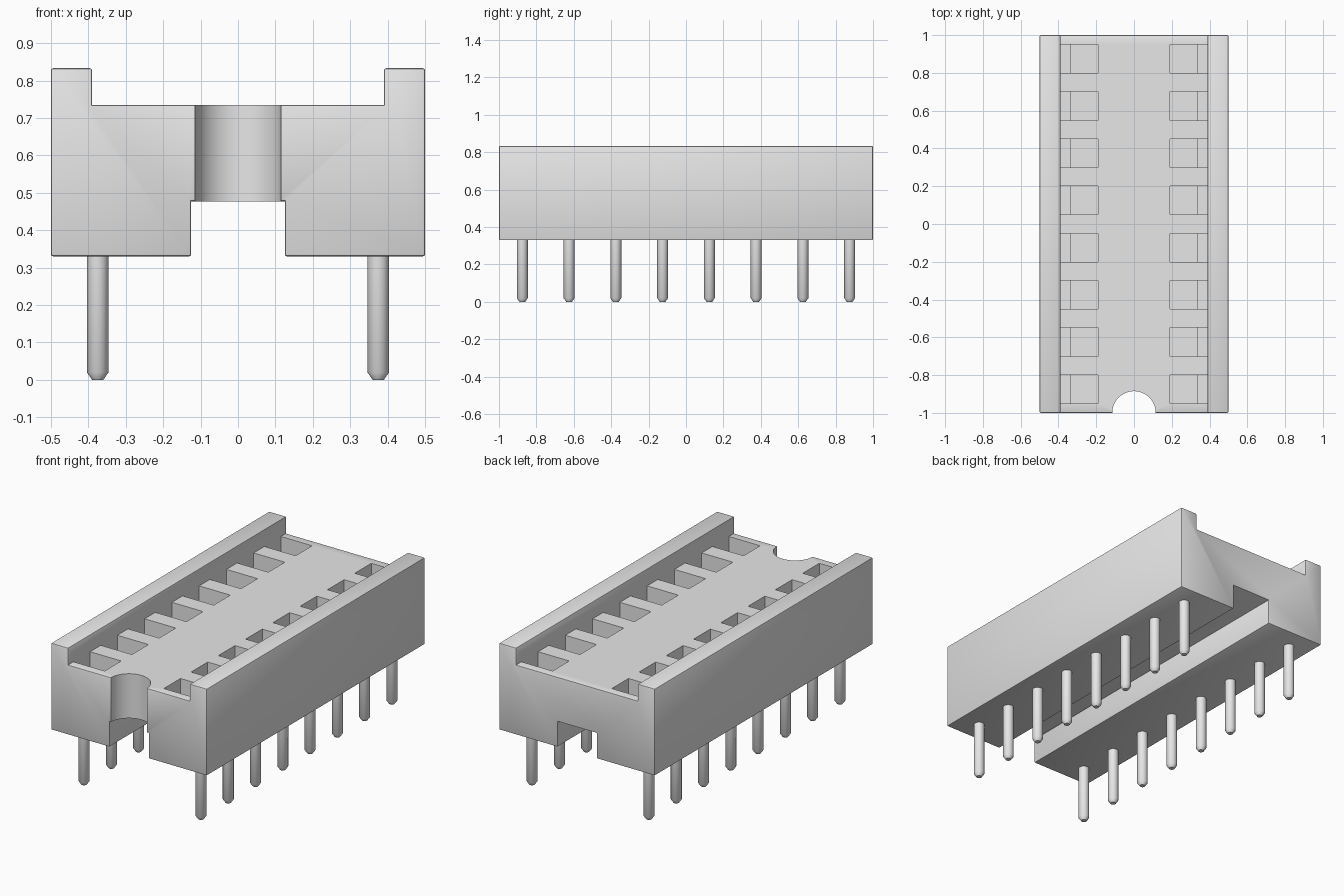
import bpy, bmesh, math
from mathutils import Matrix, Vector

cube = bpy.data.objects.get("Cube")
if cube:
    bpy.data.objects.remove(cube, do_unlink=True)

# One flat grey for the whole model
grey = bpy.data.materials.new("light_grey")
grey.use_nodes = True
grey.diffuse_color = (0.8, 0.8, 0.8, 1)
grey.node_tree.nodes["Principled BSDF"].inputs["Base Color"].default_value = (0.8, 0.8, 0.8, 1)

TOP, RIM, BASE, CHANNEL = 0.735, 0.833, 0.33, 0.477
RAIL_X = 0.39
ROWS = [-0.875 + 0.25 * i for i in range(8)]


def prism(bm, profile, y0, y1):
    """Extrude an (x, z) outline along y."""
    face = bm.faces.new([bm.verts.new((x, y0, z)) for x, z in profile])
    res = bmesh.ops.extrude_face_region(bm, geom=[face])
    verts = [v for v in res["geom"] if isinstance(v, bmesh.types.BMVert)]
    bmesh.ops.translate(bm, verts=verts, vec=(0, y1 - y0, 0))


def cone(bm, r_low, r_high, z0, z1, x, y, sides):
    bmesh.ops.create_cone(bm, cap_ends=True, segments=sides, radius1=r_low, radius2=r_high,
                          depth=z1 - z0, matrix=Matrix.Translation((x, y, (z0 + z1) / 2)))


def finish(bm, name):
    bmesh.ops.recalc_face_normals(bm, faces=bm.faces)
    mesh = bpy.data.meshes.new(name)
    bm.to_mesh(mesh)
    bm.free()
    mesh.materials.append(grey)
    obj = bpy.data.objects.new(name, mesh)
    bpy.context.collection.objects.link(obj)
    return obj


def smooth(obj):
    bpy.ops.object.select_all(action="DESELECT")
    obj.select_set(True)
    bpy.context.view_layer.objects.active = obj
    bpy.ops.object.shade_smooth_by_angle(angle=math.radians(35))


# Housing: railed outline with a channel underneath, outer edges softened
half = [(0.125, CHANNEL), (0.125, BASE), (0.5, BASE), (0.5, RIM), (RAIL_X, RIM), (RAIL_X, TOP)]
bm = bmesh.new()
prism(bm, half + [(-x, z) for x, z in reversed(half)], -1, 1)
bmesh.ops.recalc_face_normals(bm, faces=bm.faces)
bmesh.ops.bevel(bm, geom=[e for e in bm.edges if e.is_convex], offset=0.006,
                segments=2, profile=0.5, affect="EDGES")
housing = finish(bm, "housing")

# Cutter: stepped contact pockets and the round end notch
pocket = [(0.19, 0.5), (0.335, 0.5), (0.335, 0.58), (RAIL_X, 0.58),
          (RAIL_X, TOP + 0.03), (0.19, TOP + 0.03)]
bm = bmesh.new()
for y in ROWS:
    for side in (-1, 1):
        prism(bm, [(side * x, z) for x, z in pocket], y - 0.076, y + 0.076)
cone(bm, 0.115, 0.115, 0.4, 0.9, 0, -1, 48)
cutter = finish(bm, "pocket_cutter")
cutter.hide_render = True

cut = housing.modifiers.new("pockets", "BOOLEAN")
cut.operation, cut.solver, cut.object = "DIFFERENCE", "EXACT", cutter
bpy.ops.object.select_all(action="DESELECT")
housing.select_set(True)
bpy.context.view_layer.objects.active = housing
bpy.ops.object.modifier_apply(modifier=cut.name)
bpy.data.objects.remove(cutter, do_unlink=True)
smooth(housing)

# Pins: round shafts with chamfered tips, one row on each side
for side, label in ((1, "left"), (-1, "right")):
    bm = bmesh.new()
    for y in ROWS:
        x = side * 0.375
        cone(bm, 0.015, 0.029, 0, 0.02, x, y, 20)
        cone(bm, 0.029, 0.029, 0.02, BASE + 0.02, x, y, 20)
    # Join each tip to its shaft
    inner = [f for f in bm.faces if len(f.verts) > 4 and abs(f.calc_center_median().z - 0.02) < 1e-4]
    bmesh.ops.delete(bm, geom=inner, context="FACES_ONLY")
    bmesh.ops.remove_doubles(bm, verts=bm.verts, dist=1e-4)
    smooth(finish(bm, label + "_pins"))
